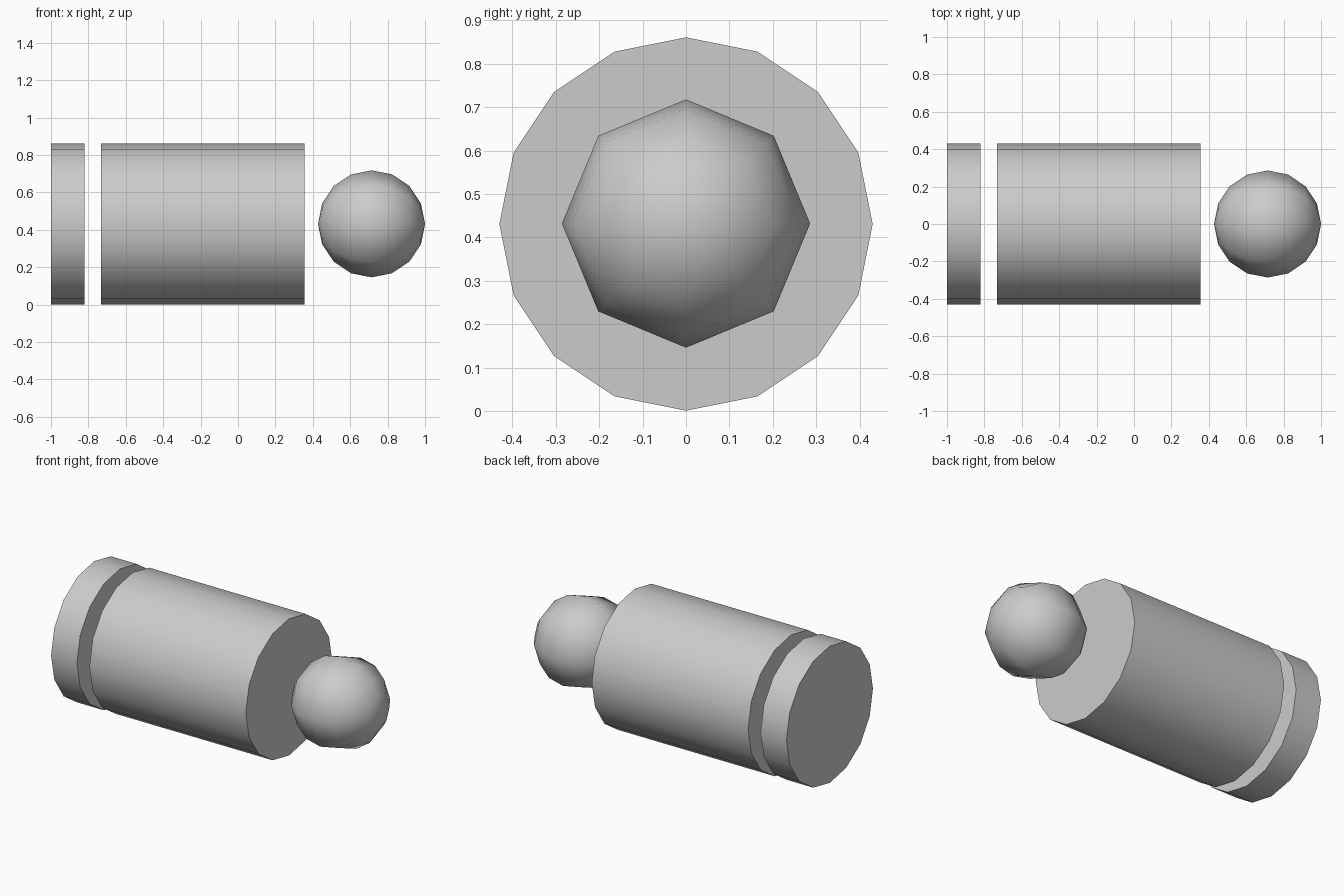
import bpy
from math import pi, radians

if "Cube" in bpy.data.objects:
    bpy.data.objects.remove(bpy.data.objects["Cube"])

AXIS_Z = 0.431
LIE_DOWN = (0, pi / 2, 0)


def finish(obj, name, angle):
    obj.name = name
    bpy.ops.object.transform_apply(location=False, rotation=True, scale=True)
    bpy.ops.object.shade_smooth_by_angle(angle=radians(angle))


def drum(name, x0, x1, radius=0.43):
    bpy.ops.mesh.primitive_cylinder_add(
        vertices=16, radius=radius, depth=x1 - x0,
        location=((x0 + x1) / 2, 0, AXIS_Z), rotation=LIE_DOWN)
    finish(bpy.context.object, name, 40)


# Thin disc at the rear and long body, separated by a gap
drum("rear_disc", -1.0, -0.82)
drum("main_body", -0.733, 0.355)

# Ball at the tip, poles along x
bpy.ops.mesh.primitive_uv_sphere_add(
    segments=8, ring_count=8, radius=0.286,
    location=(0.714, 0, AXIS_Z + 0.001), rotation=LIE_DOWN)
finish(bpy.context.object, "tip_ball", 60)
